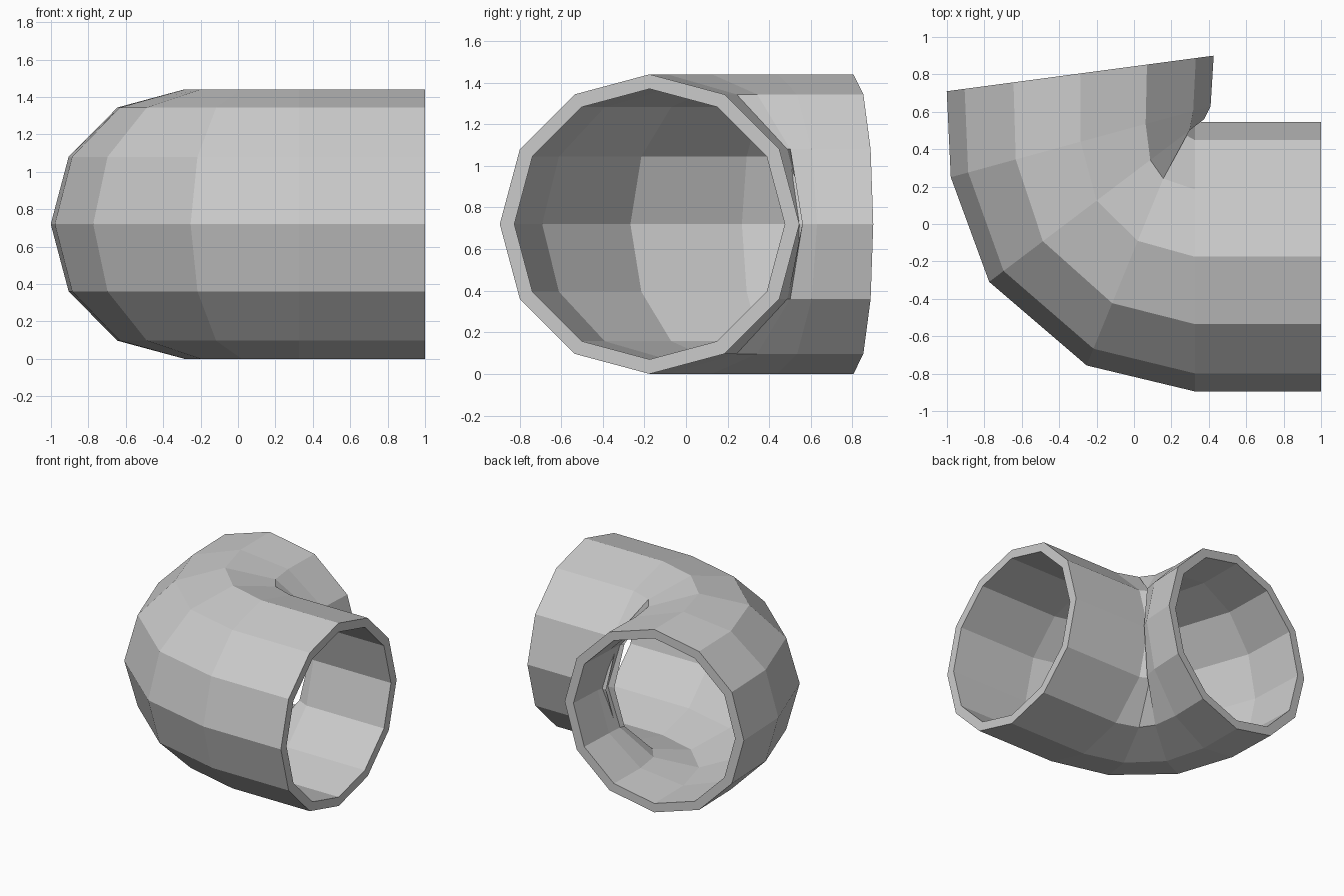
import bpy, bmesh
from math import sin, cos, pi
from mathutils import Vector

if "Cube" in bpy.data.objects:
    bpy.data.objects.remove(bpy.data.objects["Cube"])

SIDES = 12
OUTER, INNER, HEIGHT = 0.72, 0.65, 0.72

# Path stations: centre (x, y) and direction across the pipe toward the inside of the bend
STATIONS = [
    ((1.0, -0.175), (0, 1)),
    ((0.325, -0.175), (0, 1)),
    ((0.02, -0.09), (0.275, 0.67)),
    ((-0.20, 0.125), (0.575, 0.435)),
    ((-0.285, 0.44), (0.695, 0.19)),
    ((-0.2875, 0.805), (0.7125, 0.095)),
]


def add_ring(bm, centre, across, radius):
    c = Vector((centre[0], centre[1], HEIGHT))
    a = Vector((across[0], across[1], 0)).normalized()
    up = Vector((0, 0, 1))
    return [bm.verts.new(c + radius * (a * cos(t) + up * sin(t)))
            for t in (2 * pi * i / SIDES for i in range(SIDES))]


def bridge(bm, r1, r2):
    for i in range(SIDES):
        j = (i + 1) % SIDES
        bm.faces.new((r1[i], r2[i], r2[j], r1[j]))


bm = bmesh.new()
outer = [add_ring(bm, c, a, OUTER) for c, a in STATIONS]
inner = [add_ring(bm, c, a, INNER) for c, a in STATIONS]

# Outer wall, far rim, inner wall and near rim as one closed loop of rings
loop = outer + inner[::-1]
for k in range(len(loop)):
    bridge(bm, loop[k], loop[(k + 1) % len(loop)])

# Make the outer wall face outward (all faces share one winding)
bm.faces.ensure_lookup_table()
bm.normal_update()
f = bm.faces[0]
if f.normal.dot(f.calc_center_median() - Vector((0.66, -0.175, HEIGHT))) < 0:
    bmesh.ops.reverse_faces(bm, faces=bm.faces[:])

mesh = bpy.data.meshes.new("pipe_elbow")
bm.to_mesh(mesh)
bm.free()
bpy.context.collection.objects.link(bpy.data.objects.new("pipe_elbow", mesh))
